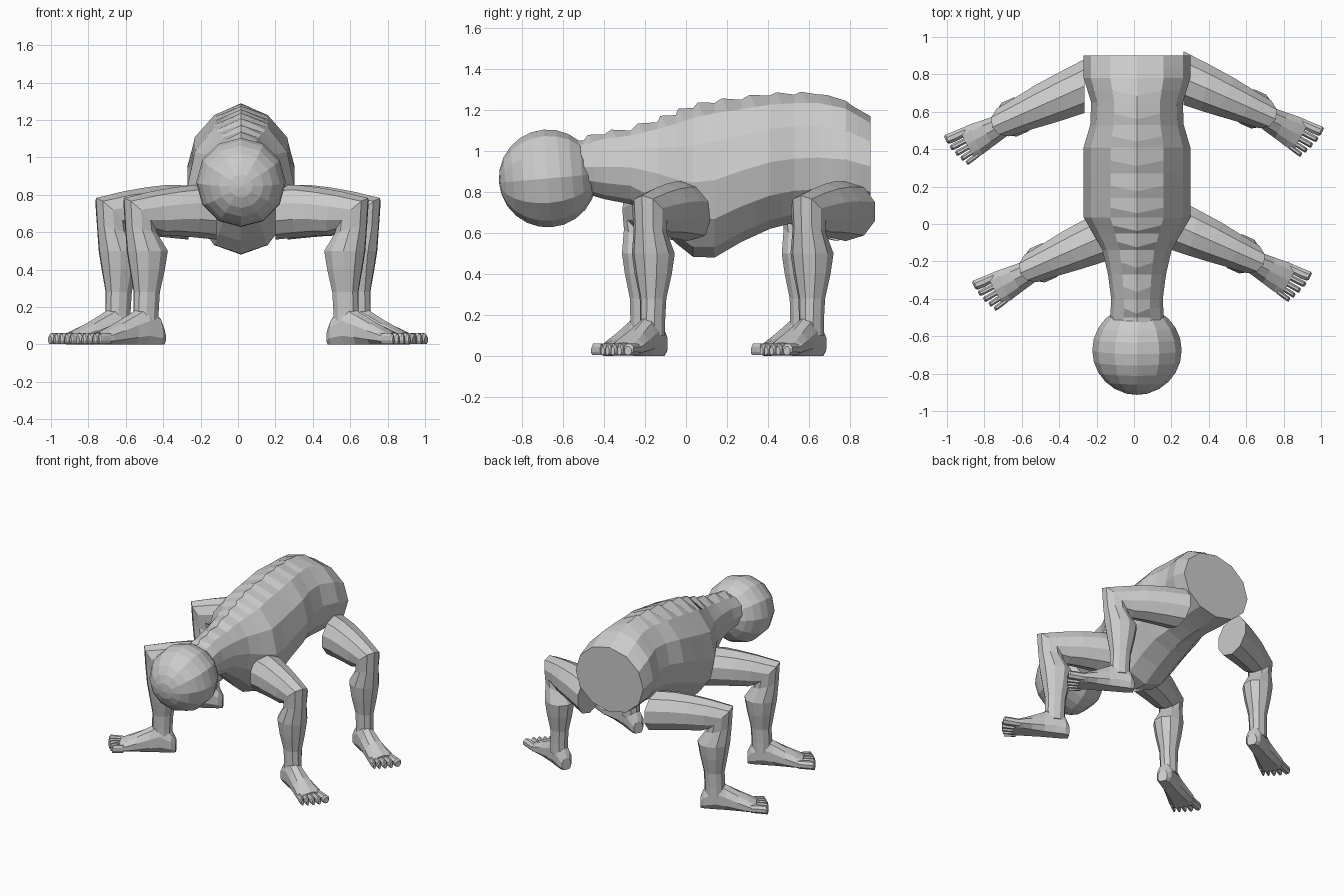
import bpy, bmesh, math
from mathutils import Vector, Matrix

if "Cube" in bpy.data.objects:
    bpy.data.objects.remove(bpy.data.objects["Cube"])

skin = bpy.data.materials.new("light_grey")
skin.diffuse_color = (0.6, 0.6, 0.6, 1)
skin.use_nodes = True
skin.node_tree.nodes["Principled BSDF"].inputs["Base Color"].default_value = skin.diffuse_color


def finish(name, bm):
    bmesh.ops.recalc_face_normals(bm, faces=bm.faces)
    me = bpy.data.meshes.new(name)
    bm.to_mesh(me)
    bm.free()
    me.materials.append(skin)
    ob = bpy.data.objects.new(name, me)
    bpy.context.collection.objects.link(ob)
    return ob


def loft(bm, rings):
    """Skin a list of equal-length point rings and cap both ends."""
    vs = [[bm.verts.new(p) for p in r] for r in rings]
    n = len(vs[0])
    for a, b in zip(vs, vs[1:]):
        for i in range(n):
            j = (i + 1) % n
            bm.faces.new((a[i], a[j], b[j], b[i]))
    bm.faces.new(vs[0])
    bm.faces.new(vs[-1][::-1])


def angles(n, start=0.0):
    return [start + 2 * math.pi * i / n for i in range(n)]


CX = 0.016

# Torso and neck: stations of y, top, bottom, half width
stations = [(-0.60, 1.03, 0.81, 0.14), (-0.50, 1.05, 0.795, 0.143), (-0.40, 1.08, 0.765, 0.138),
            (-0.27, 1.10, 0.74, 0.155), (-0.14, 1.14, 0.64, 0.185), (-0.05, 1.175, 0.55, 0.235),
            (0.035, 1.21, 0.483, 0.285), (0.14, 1.235, 0.48, 0.285), (0.27, 1.25, 0.556, 0.285),
            (0.41, 1.27, 0.62, 0.285), (0.53, 1.275, 0.65, 0.25), (0.65, 1.275, 0.66, 0.245),
            (0.78, 1.245, 0.67, 0.285), (0.90, 1.17, 0.68, 0.285)]
full = []
for a, b in zip(stations, stations[1:]):
    full.append((a, 0.0))
    full.append((tuple((p + q) / 2 for p, q in zip(a, b)), 0.014))  # raised vertebra
full.append((stations[-1], 0.0))
rings = []
for (y, top, bot, hw), bump in full:
    cz, hz = (top + bot) / 2, (top - bot) / 2
    ring = [Vector((CX + hw * math.sin(a), y, cz + hz * math.cos(a))) for a in angles(12)]
    ring[0] += Vector((0, -0.03 if bump else 0, bump))
    rings.append(ring)
bm = bmesh.new()
loft(bm, rings)
finish("torso", bm)

# Head
bm = bmesh.new()
bmesh.ops.create_uvsphere(bm, u_segments=12, v_segments=12, radius=0.239,
                          matrix=Matrix.Translation((CX, -0.675, 0.866)) @ Matrix.Rotation(math.radians(95), 4, 'X'))
finish("head", bm)


# Legs: all four share one shape, mirrored and shifted
def frame(origin, deg):
    a = math.radians(deg)
    u, v = Vector((math.cos(a), math.sin(a), 0)), Vector((-math.sin(a), math.cos(a), 0))
    return lambda s, t, z: Vector((origin[0], origin[1], 0)) + u * s + v * t + Vector((0, 0, z))


leg_frame = frame((0.265, 0.78), -24)
foot_frame = frame((0.63, 0.61), -28)

# reach, height, tilt, half width, half depth, shear
leg_path = [(0.0, 0.705, 0, 0.138, 0.145, -0.445), (0.13, 0.712, 0, 0.128, 0.14, -0.2),
            (0.24, 0.71, 2, 0.117, 0.13, 0), (0.35, 0.70, 15, 0.10, 0.122, 0),
            (0.45, 0.692, 45, 0.085, 0.128, 0), (0.44, 0.61, 75, 0.08, 0.095, 0),
            (0.405, 0.50, 90, 0.104, 0.115, 0), (0.405, 0.40, 90, 0.09, 0.098, 0),
            (0.408, 0.28, 90, 0.064, 0.074, 0), (0.412, 0.18, 90, 0.06, 0.072, 0),
            (0.412, 0.10, 90, 0.06, 0.07, 0)]
# forward, half width, height
foot_path = [(-0.088, 0.036, 0.09), (-0.06, 0.056, 0.15), (0.02, 0.062, 0.215), (0.09, 0.066, 0.175),
             (0.18, 0.08, 0.125), (0.25, 0.092, 0.09), (0.30, 0.092, 0.065)]
# sideways, half width, tip
toes = [(0.064, 0.029, 0.388), (0.020, 0.017, 0.385), (-0.016, 0.016, 0.375),
        (-0.049, 0.015, 0.362), (-0.078, 0.014, 0.348)]


def leg_rings():
    out = []
    for s, z, tilt, hw, hh, shear in leg_path:
        t = math.radians(tilt)
        ring = []
        for a in angles(10, math.pi / 10):
            side, up = hw * math.cos(a), hh * math.sin(a)
            ring.append(leg_frame(s + up * math.sin(t) + shear * side, side, z + up * math.cos(t)))
        out.append(ring)
    return out


def foot_rings():
    return [[foot_frame(f, hw * math.cos(a), max(0, h * (0.4 + 0.6 * math.sin(a))))
             for a in angles(10, math.pi / 10)] for f, hw, h in foot_path]


def toe_rings(side, hw, tip):
    out = []
    for f, w, h, spread in ((0.27, 0.9, 0.055, 1.0), (tip - 0.045, 1.0, 0.058, 1.06),
                            (tip - 0.01, 1.0, 0.056, 1.12), (tip, 0.7, 0.042, 1.14)):
        out.append([foot_frame(f, side * spread + hw * w * math.cos(a),
                               0.003 + h * (0.5 + 0.54 * math.sin(a))) for a in angles(8, math.pi / 8)])
    return out


placements = {"back_right": (1, 0.0, 0.0), "back_left": (-1, 0.0, -0.043),
              "front_right": (1, -0.064, -0.775), "front_left": (-1, 0.15, -0.823)}
for where, (sx, dx, dy) in placements.items():
    def place(rs):
        return [[Vector((sx * p.x + dx, p.y + dy, p.z)) for p in r] for r in rs]
    bm = bmesh.new()
    loft(bm, place(leg_rings()))
    finish(where + "_leg", bm)
    bm = bmesh.new()
    loft(bm, place(foot_rings()))
    finish(where + "_foot", bm)
    bm = bmesh.new()
    for toe in toes:
        loft(bm, place(toe_rings(*toe)))
    finish(where + "_toes", bm)
